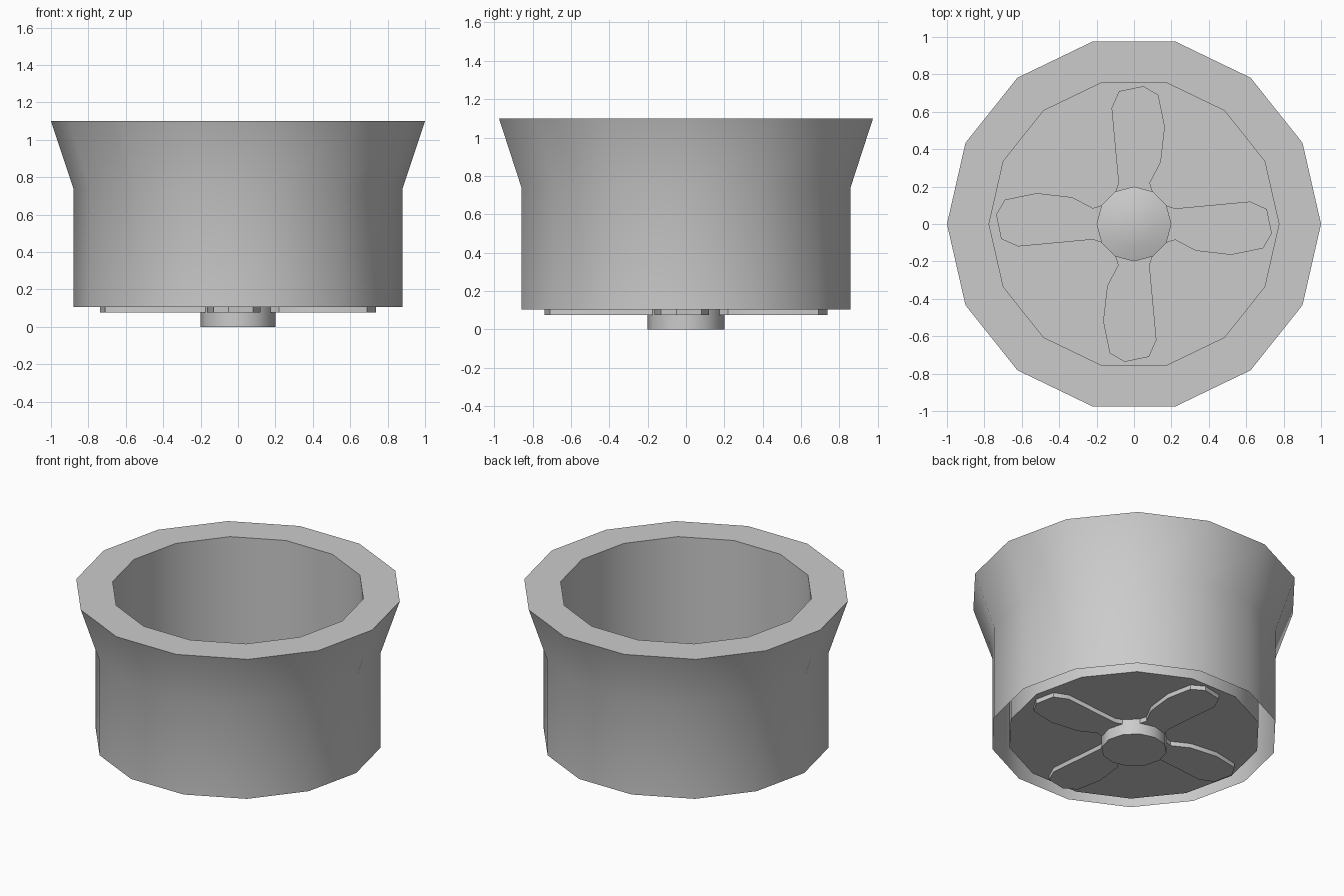
import bpy, bmesh, math

if "Cube" in bpy.data.objects:
    bpy.data.objects.remove(bpy.data.objects["Cube"])


def finish(name, bm, angle=40):
    mesh = bpy.data.meshes.new(name)
    bmesh.ops.recalc_face_normals(bm, faces=bm.faces[:])
    bm.to_mesh(mesh)
    bm.free()
    obj = bpy.data.objects.new(name, mesh)
    bpy.context.collection.objects.link(obj)
    bpy.ops.object.select_all(action='DESELECT')
    obj.select_set(True)
    bpy.context.view_layer.objects.active = obj
    bpy.ops.object.shade_smooth_by_angle(angle=math.radians(angle))
    return obj


def lathe(name, profile, sides, cap_start=False, cap_end=False, angle=40):
    bm = bmesh.new()
    rings = []
    for r, z in profile:
        rings.append([bm.verts.new((r * math.cos(2 * math.pi * i / sides),
                                    r * math.sin(2 * math.pi * i / sides), z))
                      for i in range(sides)])
    for a, b in zip(rings, rings[1:]):
        for i in range(sides):
            j = (i + 1) % sides
            bm.faces.new((a[i], a[j], b[j], b[i]))
    if cap_start:
        bm.faces.new(rings[0])
    if cap_end:
        bm.faces.new(rings[-1])
    return finish(name, bm, angle)


# Flared housing: outer wall, flat rim, inner wall and floor (open gap underneath)
lathe("housing", [(0.88, 0.105), (0.88, 0.74), (1.0, 1.1), (0.775, 1.1), (0.775, 0.105)],
      14, cap_end=True)

# Central hub with a slightly domed top
lathe("hub", [(0.2, 0.0), (0.2, 0.14), (0.12, 0.165), (0.04, 0.175)],
      12, cap_start=True, cap_end=True, angle=60)

# Four fan blades
outline = [(0.17, 0.10), (0.22, 0.083), (0.62, 0.12), (0.71, 0.08), (0.737, -0.05),
           (0.69, -0.13), (0.52, -0.165), (0.33, -0.143), (0.22, -0.085), (0.17, -0.10)]
for k in range(4):
    c, s = round(math.cos(k * math.pi / 2)), round(math.sin(k * math.pi / 2))
    bm = bmesh.new()
    face = bm.faces.new([bm.verts.new((c * x - s * y, s * x + c * y, 0.075))
                         for x, y in outline])
    ext = bmesh.ops.extrude_face_region(bm, geom=[face], use_keep_orig=True)
    top = [v for v in ext["geom"] if isinstance(v, bmesh.types.BMVert)]
    bmesh.ops.translate(bm, verts=top, vec=(0, 0, 0.05))
    finish(f"fan_blade_{k + 1}", bm, 30)
